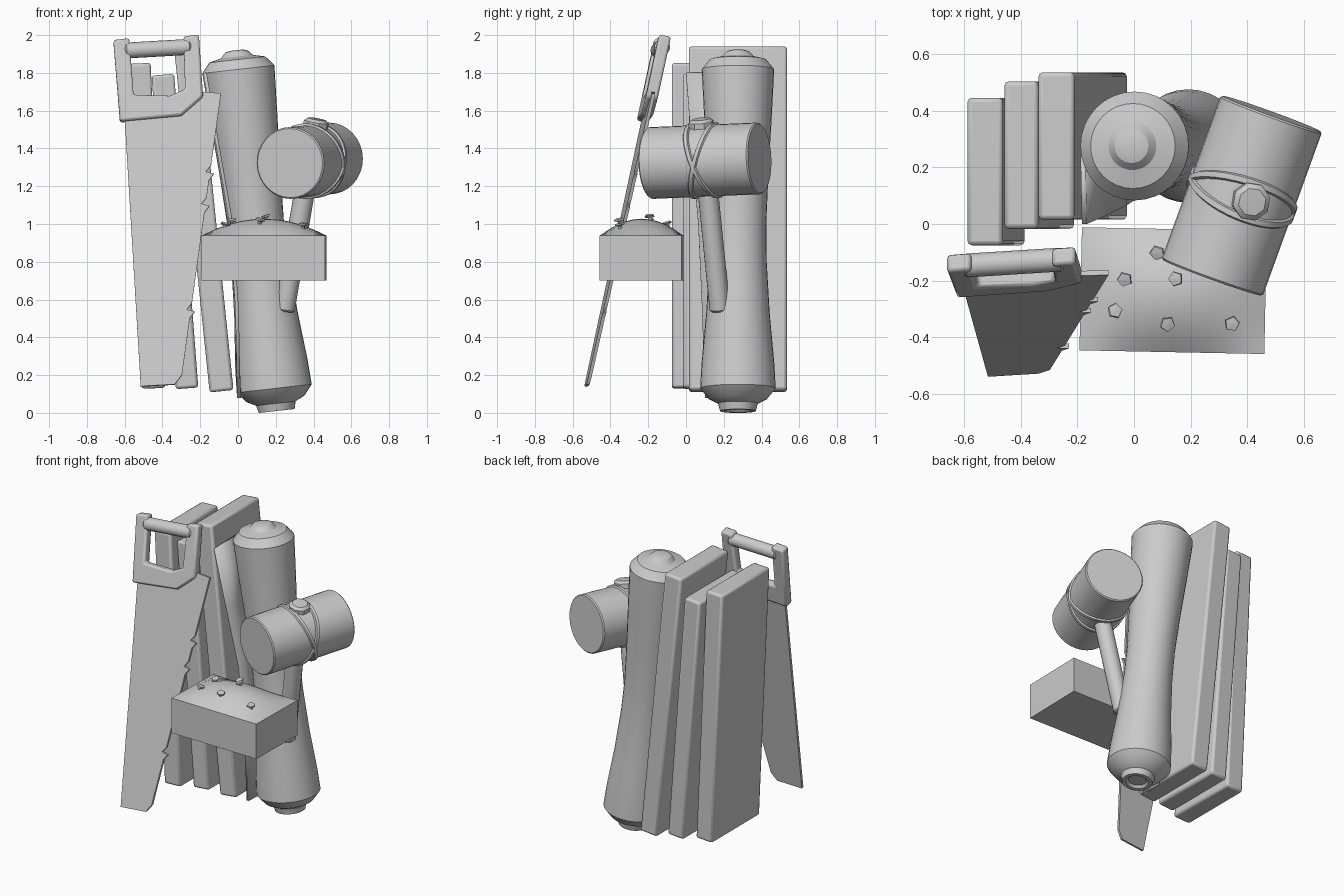
import bpy, bmesh, math, random
from mathutils import Vector, Matrix

if "Cube" in bpy.data.objects:
    bpy.data.objects.remove(bpy.data.objects["Cube"])

random.seed(4)


def finish(bm, name, smooth=35, bevel=0):
    bmesh.ops.recalc_face_normals(bm, faces=bm.faces[:])
    me = bpy.data.meshes.new(name)
    bm.to_mesh(me)
    bm.free()
    ob = bpy.data.objects.new(name, me)
    bpy.context.collection.objects.link(ob)
    if bevel:
        m = ob.modifiers.new("bevel", 'BEVEL')
        m.width, m.segments, m.limit_method = bevel, 2, 'ANGLE'
        m.angle_limit = math.radians(40)
    if smooth:
        bpy.ops.object.select_all(action='DESELECT')
        ob.select_set(True)
        bpy.context.view_layer.objects.active = ob
        bpy.ops.object.shade_smooth_by_angle(angle=math.radians(smooth))
    return ob


def lathe(name, p0, axis, profile, segs=32, smooth=35, twist=0):
    """Revolve (radius, distance) pairs around an axis starting at p0."""
    bm = bmesh.new()
    mat = Matrix.Translation(p0) @ Vector(axis).to_track_quat('Z', 'Y').to_matrix().to_4x4()
    rings = []
    for r, t in profile:
        if r == 0:
            rings.append([bm.verts.new(mat @ Vector((0, 0, t)))])
        else:
            rings.append([bm.verts.new(mat @ Vector((r * math.cos(a), r * math.sin(a), t)))
                          for a in (twist + math.tau * i / segs for i in range(segs))])
    for a, b in zip(rings, rings[1:]):
        for i in range(segs):
            j = (i + 1) % segs
            quad = [a[i % len(a)], a[j % len(a)], b[j % len(b)], b[i % len(b)]]
            bm.faces.new(list(dict.fromkeys(quad)))
    return finish(bm, name, smooth)


def rod(name, p0, p1, r, segs=24, edge=0.01):
    d = Vector(p1) - Vector(p0)
    n = d.length
    return lathe(name, p0, d, [(0, 0), (r - edge, 0), (r, edge), (r, n - edge), (r - edge, n), (0, n)], segs)


# planks: top centre x, bottom centre x, centre y, bottom z, top z, thickness
for i, (xt, xb, y, zb, zt, th) in enumerate([(-0.525, -0.447, 0.185, 0.13, 1.85, 0.125),
                                             (-0.398, -0.27, 0.243, 0.13, 1.79, 0.12),
                                             (-0.275, -0.087, 0.275, 0.115, 1.935, 0.127)]):
    d = Vector((xt - xb, 0, zt - zb))
    ang = math.atan2(d.x, d.z)
    bm = bmesh.new()
    bmesh.ops.create_cube(bm, size=1)
    bmesh.ops.scale(bm, vec=(th, 0.52, d.length), verts=bm.verts)
    bmesh.ops.transform(bm, verts=bm.verts, matrix=Matrix.Translation(((xt + xb) / 2, y, (zt + zb) / 2))
                        @ Matrix.Rotation(ang, 4, 'Y'))
    finish(bm, f"plank_{i + 1}", 35, 0.015)

# waisted roll leaning to the left
lathe("roll", (0.205, 0.275, 0.01), (-0.215, 0, 1.915),
      [(0, 0.015), (0.055, 0.015), (0.07, 0), (0.095, 0), (0.105, 0.04), (0.155, 0.065), (0.2, 0.12),
       (0.193, 0.25), (0.168, 0.52), (0.152, 0.8), (0.15, 1.0), (0.163, 1.3), (0.178, 1.55), (0.192, 1.82),
       (0.15, 1.872), (0.085, 1.888), (0.06, 1.915), (0.035, 1.922), (0, 1.922)], 32, 30)

# loose flap of the roll: height, inner edge x y, outer edge x y
bm = bmesh.new()
prev = None
for z, xi, yi, xo, yo in [(1.80, -0.18, 0.24, -0.175, 0.0), (1.4, -0.11, 0.25, -0.105, 0.03),
                          (1.0, -0.045, 0.26, -0.035, 0.065), (0.55, -0.01, 0.26, -0.005, 0.085),
                          (0.08, 0.01, 0.25, 0.005, 0.1)]:
    row = [bm.verts.new((xi, yi, z)), bm.verts.new((xo, yo, z))]
    if prev:
        bm.faces.new((prev[0], prev[1], row[1], row[0]))
    prev = row
flap = finish(bm, "roll_flap")
sol = flap.modifiers.new("thick", 'SOLIDIFY')
sol.thickness, sol.offset = 0.018, 0

# mallet
c = Vector((0.38, 0.1, 1.335))
ax = Vector((0.21, 0.58, 0.025)).normalized()
up = Vector((0.135, -0.08, 0.8))
up = (up - ax * up.dot(ax)).normalized()
side = ax.cross(up)
rod("mallet_head", c - ax * 0.308, c + ax * 0.308, 0.19, 32, 0.007)
rod("mallet_handle", c, (0.245, 0.18, 0.54), 0.055, 16)
lathe("mallet_knob", c + up * 0.18, up, [(0, 0), (0.068, 0), (0.068, 0.03), (0.05, 0.045), (0, 0.047)], 8, 30)

# two crossing bands around the head
for k, s in enumerate((-1, 1)):
    u = (up + ax * 0.34 * s)
    bm = bmesh.new()
    rings = []
    for i in range(40):
        a = math.tau * i / 40
        base = c + u * (0.19 * math.cos(a)) + side * (0.19 * math.sin(a))
        rad = up * math.cos(a) + side * math.sin(a)
        rings.append([bm.verts.new(base + ax * p + rad * q)
                      for p, q in ((-0.018, -0.005), (-0.01, 0.01), (0.01, 0.01), (0.018, -0.005))])
    for i in range(40):
        for j in range(4):
            a, b = rings[i], rings[(i + 1) % 40]
            bm.faces.new((a[j], a[(j + 1) % 4], b[(j + 1) % 4], b[j]))
    finish(bm, f"mallet_band_{k + 1}", 50)

# box with a heaped top
bx, by, bw, bd = 0.138, -0.235, 0.326, 0.217
mound = lambda u, v: 0.94 + 0.088 * (1 - u * u) * (1 - v * v)
bm = bmesh.new()
n = 10
g = [[bm.verts.new((u * bw, v * bd, mound(u, v))) for v in (2 * j / n - 1 for j in range(n + 1))]
     for u in (2 * i / n - 1 for i in range(n + 1))]
for i in range(n):
    for j in range(n):
        bm.faces.new((g[i][j], g[i + 1][j], g[i + 1][j + 1], g[i][j + 1]))
rim = [e for e in bm.edges if e.is_boundary]
ext = bmesh.ops.extrude_edge_only(bm, edges=rim)["geom"]
for v in ext:
    if isinstance(v, bmesh.types.BMVert):
        v.co.z = 0.70
bmesh.ops.holes_fill(bm, edges=[e for e in ext if isinstance(e, bmesh.types.BMEdge)], sides=0)
bmesh.ops.transform(bm, verts=bm.verts, matrix=Matrix.Translation((bx, by, 0)) @ Matrix.Rotation(-0.02, 4, 'Z'))
finish(bm, "nail_box", 32)

# five-sided nails poking out of the heap
for i, (x, y) in enumerate([(0.09, -0.09), (-0.03, -0.185), (0.16, -0.19), (-0.08, -0.315),
                            (0.11, -0.345), (0.345, -0.345)]):
    z = mound((x - bx) / bw, (y - by) / bd)
    tilt = (random.uniform(-.4, .4), random.uniform(-.4, .4), 1)
    lathe(f"nail_{i + 1}", (x, y, z - 0.02), tilt,
          [(0, 0), (0.01, 0), (0.01, 0.03), (0.028, 0.037), (0.026, 0.045), (0, 0.047)], 5, 0, i)


# saw: outlines drawn in the front view, then laid on the leaning plane
def lean(x, z, off=0):
    return Vector((x, -0.555 + 0.218 * z + 0.05 * (x + 0.4) + off, z - 0.2 * off))


def sheet(name, pts, th, bevel=0):
    bm = bmesh.new()
    f = [bm.verts.new(lean(x, z, -th / 2)) for x, z in pts]
    b = [bm.verts.new(lean(x, z, th / 2)) for x, z in pts]
    bm.faces.new(f)
    bm.faces.new(b[::-1])
    for i in range(len(pts)):
        j = (i + 1) % len(pts)
        bm.faces.new((f[i], f[j], b[j], b[i]))
    return finish(bm, name, 35, bevel)


edge = lambda z: -0.305 + (z - 0.14) * 0.215 / 1.55
blade = [(-0.6, 1.56), (-0.515, 0.14), (-0.335, 0.15), (edge(0.2), 0.2)]
for z in (0.53, 1.09, 1.26):
    blade += [(edge(z - 0.03), z - 0.03), (edge(z) + 0.022, z + 0.005),
              (edge(z) - 0.02, z + 0.015), (edge(z + 0.05), z + 0.05)]
sheet("saw_blade", blade + [(-0.09, 1.69), (-0.2, 1.7)], 0.017)
sheet("saw_handle", [(-0.66, 1.97), (-0.575, 1.98), (-0.553, 1.68), (-0.36, 1.675), (-0.28, 1.71),
                     (-0.288, 1.99), (-0.207, 1.998), (-0.185, 1.67), (-0.3, 1.57), (-0.625, 1.54)], 0.062, 0.013)
rod("saw_grip", lean(-0.6, 1.918), lean(-0.25, 1.938), 0.042, 16)
